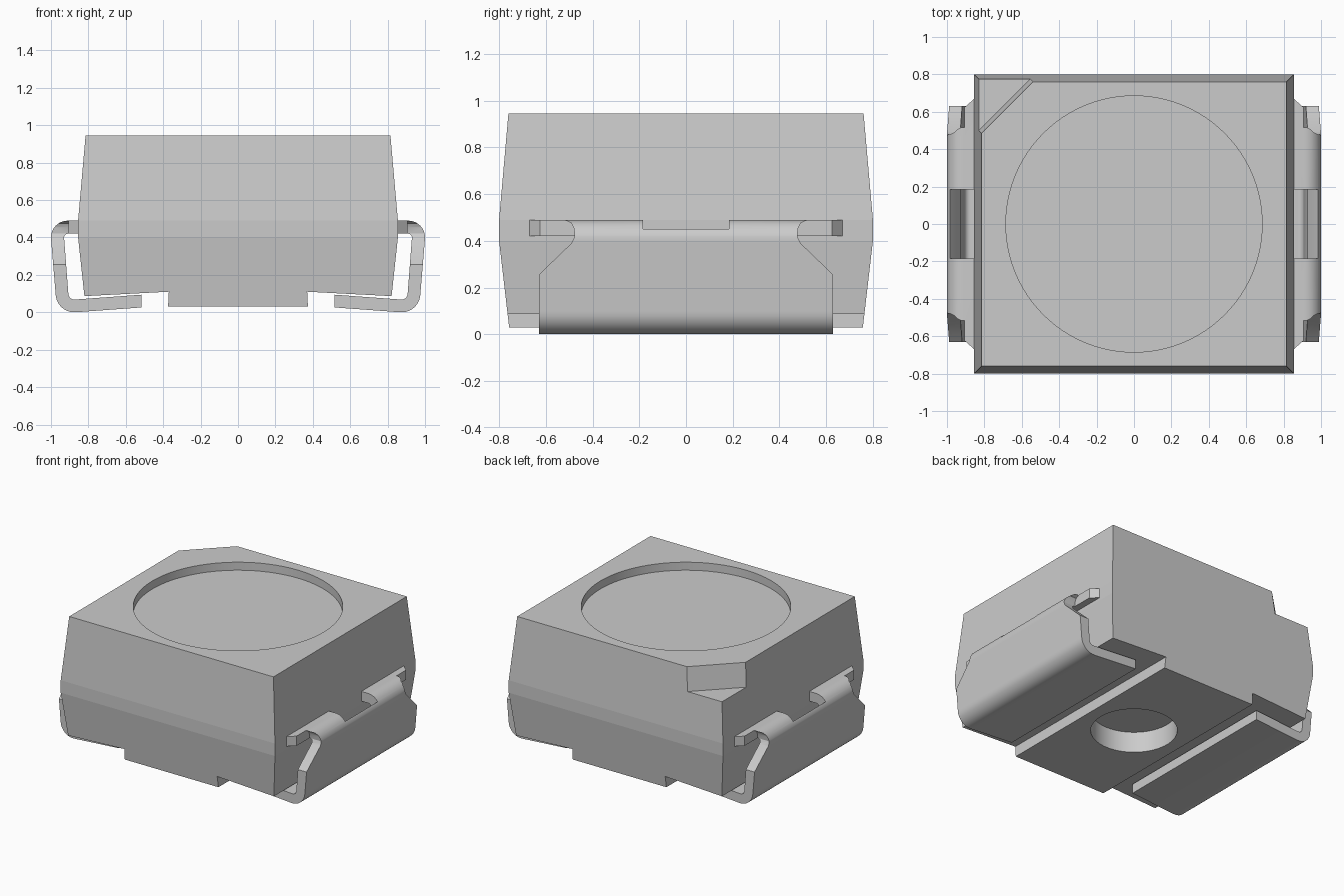
import bpy, bmesh, math
from mathutils import Matrix

if "Cube" in bpy.data.objects:
    bpy.data.objects.remove(bpy.data.objects["Cube"], do_unlink=True)

grey = bpy.data.materials.new("matte grey")
grey.use_nodes = True
GREY = (0.6, 0.6, 0.6, 1)
grey.diffuse_color = GREY
grey.node_tree.nodes["Principled BSDF"].inputs["Base Color"].default_value = GREY


def finish(bm, name):
    bmesh.ops.recalc_face_normals(bm, faces=bm.faces)
    mesh = bpy.data.meshes.new(name)
    bm.to_mesh(mesh)
    bm.free()
    mesh.materials.append(grey)
    ob = bpy.data.objects.new(name, mesh)
    bpy.context.collection.objects.link(ob)
    return ob


def loft(name, rings):
    """Closed solid through rings of 3D points."""
    bm = bmesh.new()
    loops = [[bm.verts.new(p) for p in ring] for ring in rings]
    n = len(loops[0])
    for a, b in zip(loops, loops[1:]):
        for i in range(n):
            j = (i + 1) % n
            bm.faces.new((a[i], a[j], b[j], b[i]))
    bm.faces.new(loops[0])
    bm.faces.new(loops[-1])
    return finish(bm, name)


def prism(name, profile, axis, lo, hi):
    """Extrude a 2D profile (remaining axes in order) from lo to hi."""
    def at(p, t):
        q = list(p)
        q.insert(axis, t)
        return q
    return loft(name, [[at(p, t) for p in profile] for t in (lo, hi)])


def disc(name, radius, z0, z1, n=96):
    circle = [(radius * math.cos(math.tau * i / n), radius * math.sin(math.tau * i / n))
              for i in range(n)]
    return prism(name, circle, 2, z0, z1)


def cut(ob, cutter):
    cutter.hide_render = True
    mod = ob.modifiers.new("cut", 'BOOLEAN')
    mod.operation = 'DIFFERENCE'
    mod.solver = 'EXACT'
    mod.object = cutter
    bpy.context.view_layer.objects.active = ob
    bpy.ops.object.modifier_apply(modifier=mod.name)
    bpy.data.objects.remove(cutter, do_unlink=True)


def smooth(ob, degrees):
    bpy.ops.object.select_all(action='DESELECT')
    ob.select_set(True)
    bpy.context.view_layer.objects.active = ob
    bpy.ops.object.shade_smooth_by_angle(angle=math.radians(degrees))


def arc(cx, cz, r, a0, a1, n=10):
    return [(cx + r * math.cos(math.radians(a0 + (a1 - a0) * i / n)),
             cz + r * math.sin(math.radians(a0 + (a1 - a0) * i / n))) for i in range(n + 1)]


# Housing: drafted block with a straight band at the parting line
body = loft("housing", [[(-x, -y, z), (x, -y, z), (x, y, z), (-x, y, z)] for x, y, z in
                        ((0.815, 0.757, 0.03), (0.855, 0.80, 0.40),
                         (0.855, 0.80, 0.49), (0.815, 0.76, 0.945))])

# Round window recess on top and round pit underneath
cut(body, disc("window_cutter", 0.685, 0.887, 1.1))
cut(body, disc("pit_cutter", 0.283, -0.1, 0.18))

# Steps under the housing that make room for the lead feet
for s in (-1, 1):
    step = [(s * x, z) for x, z in ((0.38, -0.1), (0.37, 0.11), (1.0, 0.077), (1.0, -0.1))]
    cut(body, prism("step_cutter", step, 1, -1, 1))

# Polarity notch at the back corner
notch = prism("notch_cutter", [(0.94, 0.775), (0.917, 0.96), (1.5, 0.96), (1.5, 0.775)], 1, -0.6, 0.6)
notch.data.transform(Matrix.Rotation(math.radians(135), 4, 'Z'))
cut(body, notch)
smooth(body, 4.5)

# Bent lead profile in x and z
lead_profile = ([(0.80, 0.49)] + arc(0.91, 0.40, 0.09, 90, -4)
                + arc(0.875, 0.10, 0.10, -4, -94) + [(0.515, 0.026), (0.515, 0.094)]
                + arc(0.875, 0.10, 0.032, -94, -4) + arc(0.91, 0.40, 0.02, -4, 90, 5)
                + [(0.80, 0.42)])
# Neck and shoulder shape in y and z
shoulder = [(0.9, 0.1), (0.63, 0.1), (0.63, 0.255), (0.49, 0.39), (0.476, 0.42),
            (0.48, 0.455), (0.49, 0.475), (0.515, 0.488), (0.515, 0.6), (0.9, 0.6)]
tab_corner = [(0.82, 0.70), (0.91, 0.62), (0.91, 0.9), (0.82, 0.9)]
slot = [(0.7, 0.3), (0.90, 0.3), (0.93, 0.37), (0.985, 0.45), (1.1, 0.45), (1.1, 0.6), (0.7, 0.6)]

for side, s in (("left", 1), ("right", -1)):
    lead = prism(side + "_lead", [(s * x, z) for x, z in lead_profile], 1, -0.69, 0.69)
    cut(lead, prism("slot_cutter", [(s * x, z) for x, z in slot], 1, -0.185, 0.185))
    for t in (-1, 1):
        cut(lead, prism("shoulder_cutter", [(t * y, z) for y, z in shoulder],
                        0, s * 0.905, s * 1.2))
        cut(lead, prism("foot_cutter", [(t * y, z) for y, z in
                                        ((0.63, -0.1), (0.9, -0.1), (0.9, 0.2), (0.63, 0.2))],
                        0, s * 0.3, s * 1.2))
        cut(lead, prism("tab_cutter", [(s * x, t * y) for x, y in tab_corner], 2, 0.35, 0.6))
    smooth(lead, 25)
